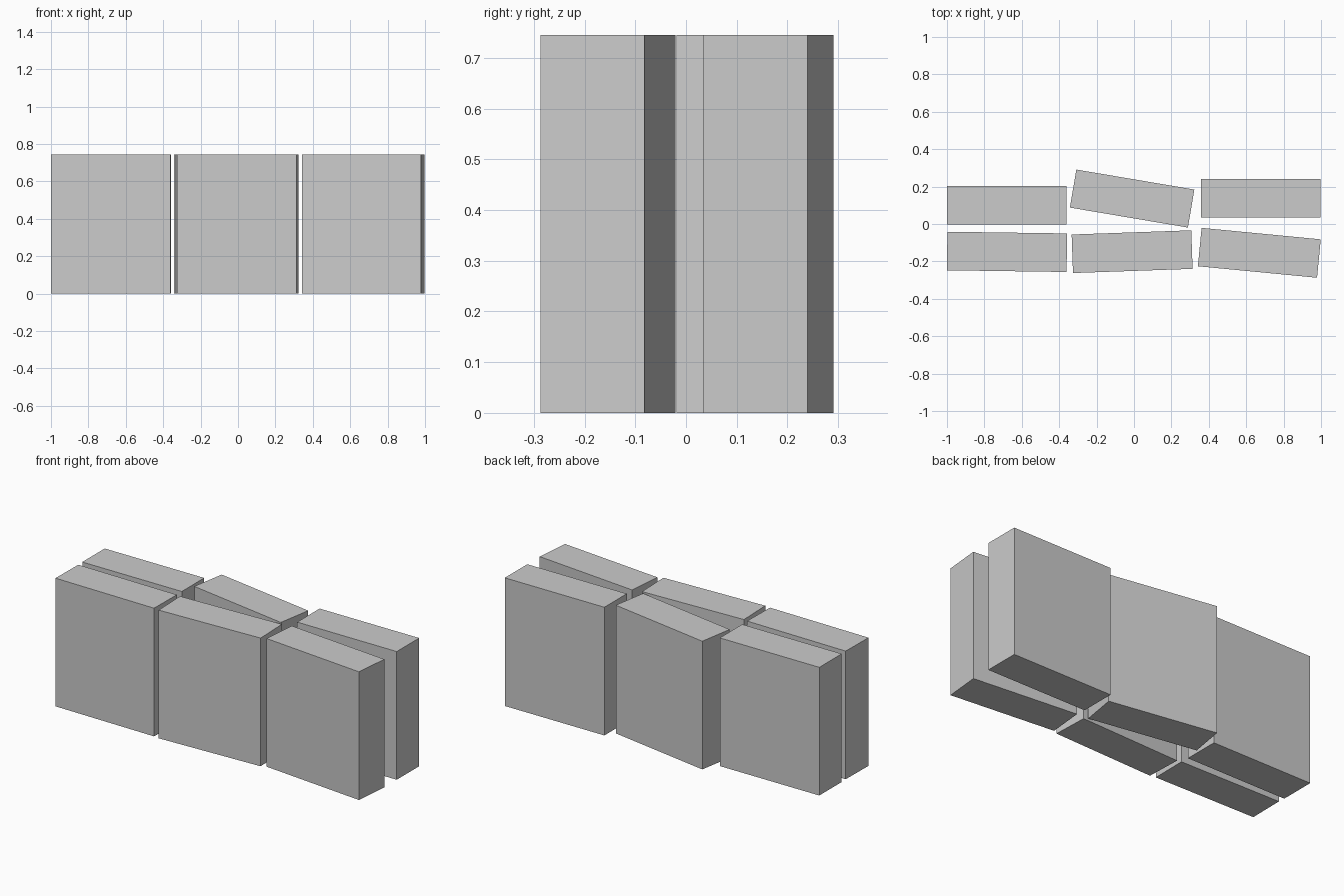
import bpy
import math

cube = bpy.data.objects.get("Cube")
if cube:
    bpy.data.objects.remove(cube, do_unlink=True)

LENGTH, DEPTH, HEIGHT = 0.64, 0.206, 0.745

# One plain grey for every block
grey = bpy.data.materials.new("light_grey")
grey.use_nodes = True
colour = (0.6, 0.6, 0.6, 1)
grey.diffuse_color = colour
grey.node_tree.nodes["Principled BSDF"].inputs["Base Color"].default_value = colour


def block(name, x, y, turn):
    """Upright slab standing on the ground, turned about z in degrees."""
    bpy.ops.mesh.primitive_cube_add(size=1, location=(x, y, HEIGHT / 2))
    obj = bpy.context.object
    obj.name = name
    obj.scale = (LENGTH, DEPTH, HEIGHT)
    bpy.ops.object.transform_apply(location=False, rotation=False, scale=True)
    obj.rotation_euler.z = math.radians(turn)
    obj.data.materials.append(grey)


# Two loose rows of three blocks
block("back_right_block", -0.68, 0.101, 0)
block("back_middle_block", -0.01, 0.136, -9.6)
block("back_left_block", 0.677, 0.137, 0)
block("front_right_block", -0.679, -0.149, -0.8)
block("front_middle_block", -0.01, -0.148, 2)
block("front_left_block", 0.67, -0.154, -5.5)
